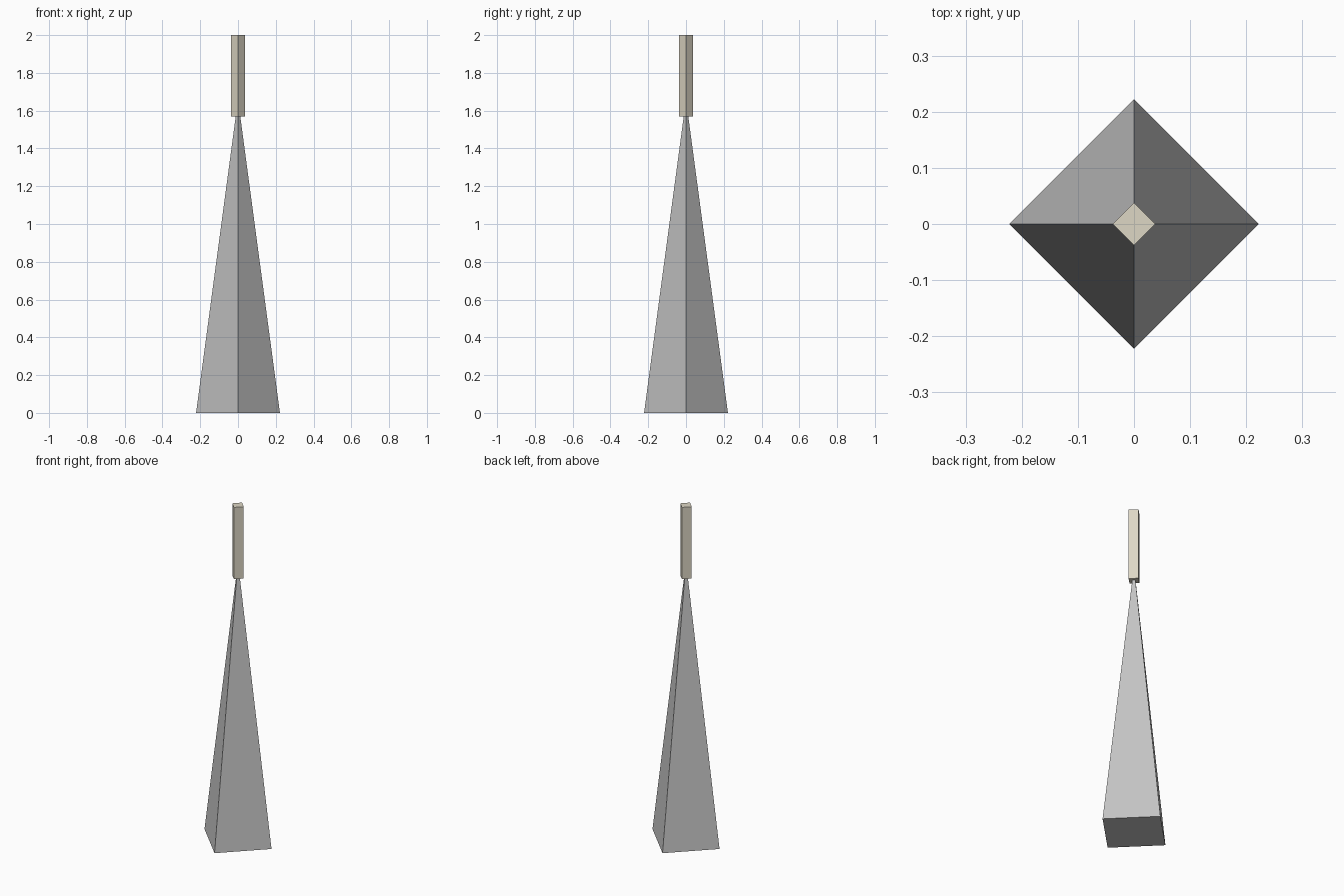
import bpy
import math

if "Cube" in bpy.data.objects:
    bpy.data.objects.remove(bpy.data.objects["Cube"], do_unlink=True)


def make_material(name, colour):
    mat = bpy.data.materials.new(name)
    mat.use_nodes = True
    mat.diffuse_color = (*colour, 1)
    mat.node_tree.nodes["Principled BSDF"].inputs["Base Color"].default_value = (*colour, 1)
    return mat


def square_column(name, bottom, top, r_bottom, r_top, mat):
    """Four-sided column with its corners on the x and y axes."""
    bpy.ops.mesh.primitive_cone_add(
        vertices=4, radius1=r_bottom, radius2=r_top, depth=top - bottom,
        location=(0, 0, (bottom + top) / 2))
    obj = bpy.context.object
    obj.name = name
    obj.data.materials.append(mat)
    return obj


grey = make_material("stone grey", (0.55, 0.55, 0.55))
beige = make_material("pale beige", (0.73, 0.68, 0.56))

# Tall tapering body, its tip just meeting the post
square_column("tapered_body", 0, 1.57, 0.222, 0.012, grey)

# Slim square post on top
square_column("top_post", 1.57, 2, 0.038, 0.038, beige)
